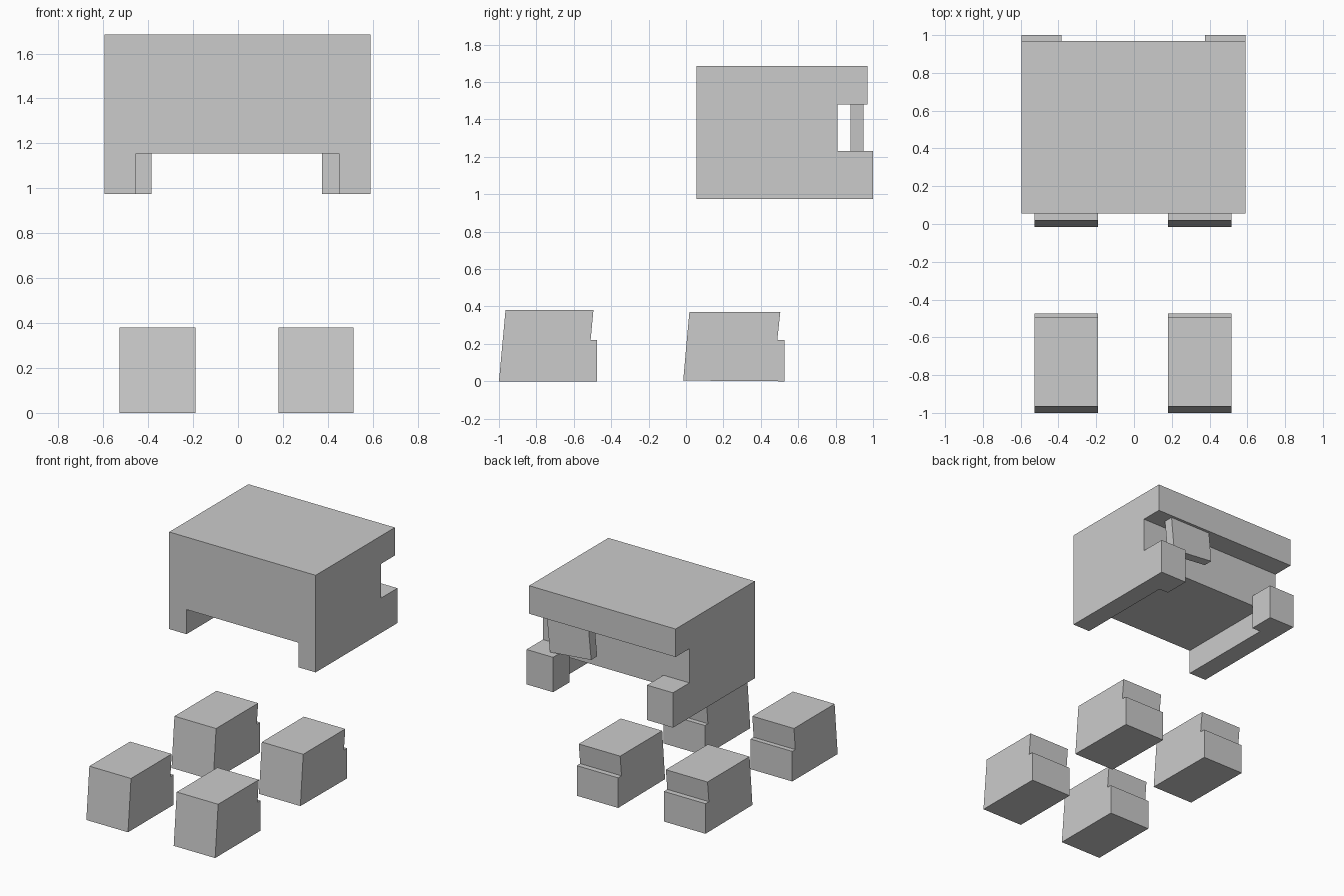
import bpy, bmesh, math
from mathutils import Matrix

if "Cube" in bpy.data.objects:
    bpy.data.objects.remove(bpy.data.objects["Cube"])


def finish(bm, name):
    bmesh.ops.remove_doubles(bm, verts=bm.verts, dist=1e-5)
    bmesh.ops.dissolve_limit(bm, angle_limit=0.005, verts=bm.verts, edges=bm.edges)
    bmesh.ops.recalc_face_normals(bm, faces=bm.faces)
    mesh = bpy.data.meshes.new(name)
    bm.to_mesh(mesh)
    bm.free()
    obj = bpy.data.objects.new(name, mesh)
    bpy.context.collection.objects.link(obj)
    return obj


def extrude_profile(name, profile, x0, x1):
    """Side profile (y, z) extruded along x."""
    bm = bmesh.new()
    face = bm.faces.new([bm.verts.new((x0, y, z)) for y, z in profile])
    new = bmesh.ops.extrude_face_region(bm, geom=[face])["geom"]
    bmesh.ops.translate(bm, vec=(x1 - x0, 0, 0),
                        verts=[v for v in new if isinstance(v, bmesh.types.BMVert)])
    return finish(bm, name)


# Body: stepped solid, outer skin of a coarse cell layout
xs = [-0.595, -0.455, -0.385, 0.375, 0.45, 0.59]
ys = [0.055, 0.81, 0.97, 1.0]
zs = [0.975, 1.155, 1.23, 1.48, 1.685]


def solid(i, j, k):
    if not (0 <= i < 5 and 0 <= j < 3 and 0 <= k < 4):
        return False
    if j == 0:                      # main block with side skirts
        return k > 0 or i in (0, 4)
    if k == 3:                      # overhanging top
        return j == 1
    return k < 2 and i != 2         # rear corner blocks


bm = bmesh.new()
for i in range(5):
    for j in range(3):
        for k in range(4):
            if not solid(i, j, k):
                continue
            for axis in range(3):
                for side in (0, 1):
                    nb = [i, j, k]
                    nb[axis] += 2 * side - 1
                    if solid(*nb):
                        continue
                    corners = []
                    for a, b in ((0, 0), (1, 0), (1, 1), (0, 1)):
                        c = [i, j, k]
                        c[axis] += side
                        c[(axis + 1) % 3] += a
                        c[(axis + 2) % 3] += b
                        corners.append(bm.verts.new((xs[c[0]], ys[c[1]], zs[c[2]])))
                    bm.faces.new(corners)
finish(bm, "body")

# Tilted panel hanging under the rear overhang
bm = bmesh.new()
bmesh.ops.create_cube(bm, size=1, matrix=Matrix.Translation((0.281, 0.915, 1.373))
                      @ Matrix.Rotation(math.radians(5.5), 4, 'Y')
                      @ Matrix.Diagonal((0.335, 0.07, 0.25, 1)))
finish(bm, "hanging_panel")

# Four notched, slanted blocks on the floor
front = [(-1.0, 0), (-0.475, 0), (-0.475, 0.22), (-0.51, 0.22), (-0.495, 0.38), (-0.965, 0.38)]
back = [(-0.015, 0.004), (0.527, 0), (0.527, 0.22), (0.488, 0.22), (0.504, 0.37), (0.018, 0.37)]
for side, x0, x1 in (("left", -0.527, -0.19), ("right", 0.18, 0.515)):
    extrude_profile("front_block_" + side, front, x0, x1)
    extrude_profile("back_block_" + side, back, x0, x1)
